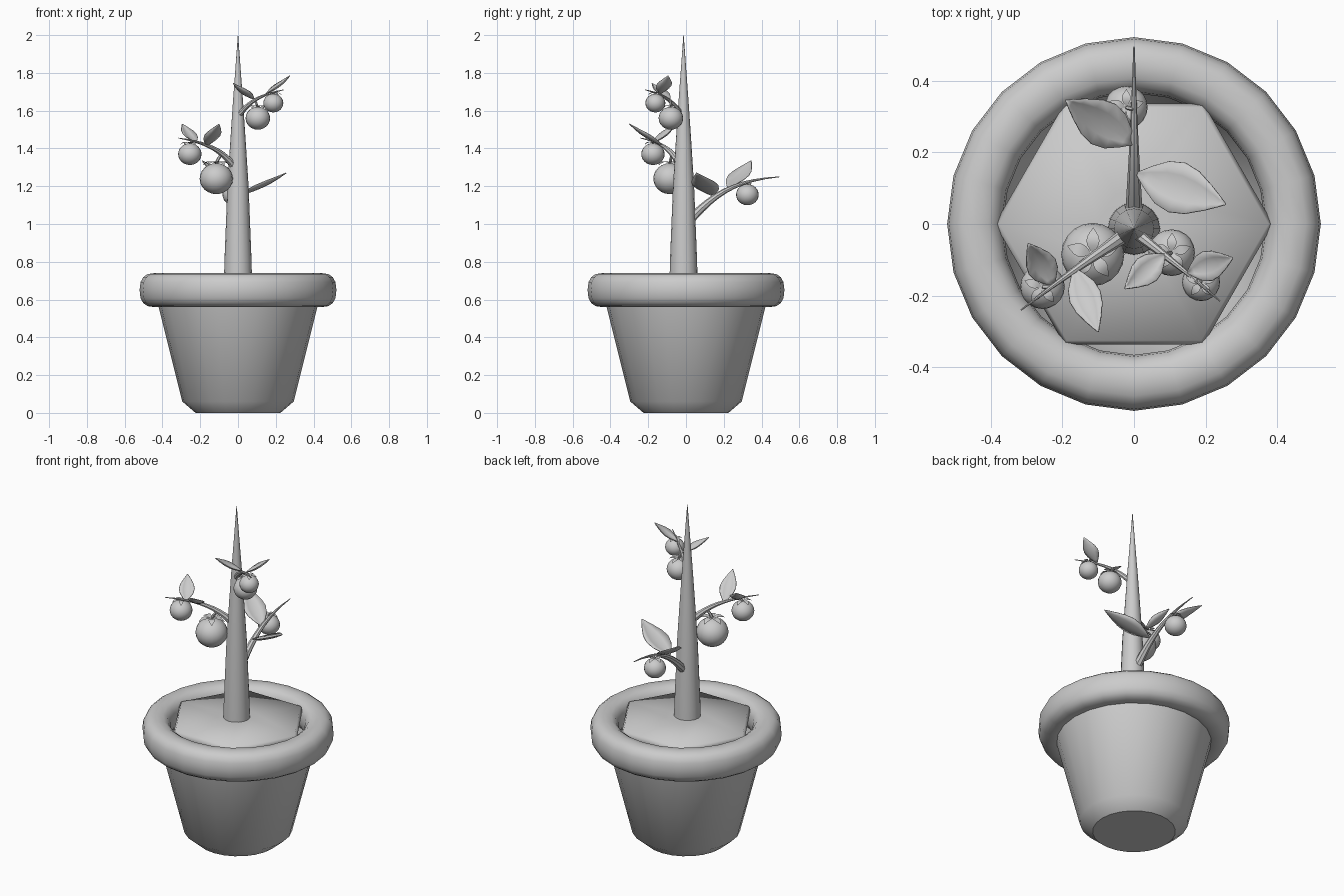
import bpy, bmesh
from math import sin, cos, pi
from mathutils import Vector as V

if "Cube" in bpy.data.objects:
    bpy.data.objects.remove(bpy.data.objects["Cube"])


def finish(bm, name, angle=40):
    bmesh.ops.recalc_face_normals(bm, faces=bm.faces)
    me = bpy.data.meshes.new(name)
    bm.to_mesh(me)
    bm.free()
    ob = bpy.data.objects.new(name, me)
    bpy.context.collection.objects.link(ob)
    bpy.ops.object.select_all(action='DESELECT')
    ob.select_set(True)
    bpy.context.view_layer.objects.active = ob
    bpy.ops.object.shade_smooth_by_angle(angle=angle * pi / 180)
    return ob


def bridge(bm, a, b):
    n = len(a)
    for i in range(n):
        bm.faces.new((a[i], a[(i + 1) % n], b[(i + 1) % n], b[i]))


# Revolve an (r, z) profile around a vertical axis
def lathe(name, profile, sides, y=0, closed=False, cap_start=False, cap_end=False, angle=40):
    bm = bmesh.new()
    rings = [[bm.verts.new((r * cos(2 * pi * i / sides), y + r * sin(2 * pi * i / sides), z))
              for i in range(sides)] for r, z in profile]
    for a, b in zip(rings, rings[1:]):
        bridge(bm, a, b)
    if closed:
        bridge(bm, rings[-1], rings[0])
    if cap_start:
        bm.faces.new(rings[0])
    if cap_end:
        bm.faces.new(rings[-1])
    return finish(bm, name, angle)


# Tapered tube along a cubic bezier
def tube(name, ctrl, r0, r1, steps=10, sides=8):
    p = [V(c) for c in ctrl]
    bm = bmesh.new()
    rings = []
    for k in range(steps + 1):
        t = k / steps
        u = 1 - t
        c = p[0] * u**3 + p[1] * 3 * u * u * t + p[2] * 3 * u * t * t + p[3] * t**3
        d = ((p[1] - p[0]) * u * u + (p[2] - p[1]) * 2 * u * t + (p[3] - p[2]) * t * t).normalized()
        s = d.cross(V((0, 0, 1)))
        s = s.normalized() if s.length > 1e-3 else V((1, 0, 0))
        q = s.cross(d)
        r = r0 + (r1 - r0) * t
        rings.append([bm.verts.new(c + (s * cos(2 * pi * i / sides) + q * sin(2 * pi * i / sides)) * r)
                      for i in range(sides)])
    for a, b in zip(rings, rings[1:]):
        bridge(bm, a, b)
    bm.faces.new(rings[0])
    bm.faces.new(rings[-1])
    return finish(bm, name)


# Cupped, pointed blade from base to tip
def blade(bm, base, tip, width, bow, cup):
    base, tip = V(base), V(tip)
    d = tip - base
    s = d.cross(V((0, 0, 1))).normalized()
    up = s.cross(d).normalized()
    shape = [(0, .08), (.12, .45), (.28, .85), (.45, 1), (.62, .86), (.8, .5), (.92, .22), (1, .02)]
    rows = []
    for t, w in shape:
        c = base + d * t + up * bow * sin(pi * t)
        rows.append([bm.verts.new(c + s * (k * w * width / 2) + up * (k * k * w * cup))
                     for k in (-1, -.5, 0, .5, 1)])
    for a, b in zip(rows, rows[1:]):
        for i in range(4):
            bm.faces.new((a[i], a[i + 1], b[i + 1], b[i]))


def leaf(name, base, tip, width):
    bm = bmesh.new()
    blade(bm, base, tip, width, -.012, .015)
    ob = finish(bm, name, 60)
    m = ob.modifiers.new('thickness', 'SOLIDIFY')
    m.thickness = .004
    m.offset = 0


# Round fruit with a five-pointed calyx and a short stalk
def fruit(name, c, r, hang):
    c = V(c)
    bm = bmesh.new()
    bmesh.ops.create_uvsphere(bm, u_segments=20, v_segments=12, radius=r)
    for v in bm.verts:
        v.co.z *= .93
        v.co += c
    finish(bm, name, 60)
    bm = bmesh.new()
    top = c + V((0, 0, r * .93))
    for i in range(5):
        a = 2 * pi * i / 5 + .3
        o = V((cos(a), sin(a), 0))
        blade(bm, top + o * r * .05, top + o * r * .85 - V((0, 0, r * .12)), r * .42, r * .17, 0)
    finish(bm, name + '_calyx', 60)
    hang = V(hang)
    tube(name + '_stalk', (top - V((0, 0, r * .1)), top + V((0, 0, r * .15)), hang, hang),
         r * .1, r * .09, 4, 6)


# Pot: tapered body with chamfered foot
lathe('pot_body', [(.225, 0), (.295, .06), (.42, .56), (.44, .64)], 24, cap_start=True)

# Rim: rounded ring with a slightly squared section
section = []
for i in range(16):
    a = 2 * pi * i / 16
    c, s = cos(a), sin(a)
    section.append((.443 + .078 * (abs(c)**.8) * (1 if c > 0 else -1),
                    .65 + .09 * (abs(s)**.8) * (1 if s > 0 else -1)))
lathe('pot_rim', section, 24, closed=True, angle=60)

# Soil: six-sided plug
lathe('soil', [(.28, .06), (.36, .6), (.388, .70), (.375, .722), (.1, .737), (.01, .74)], 6,
      cap_start=True, cap_end=True, angle=60)

# Trunk
lathe('stem', [(.074, .70), (.072, .8), (.056, 1.2), (.042, 1.42), (.028, 1.63), (.014, 1.82), (.001, 2)],
      16, y=-.013, cap_start=True, cap_end=True)

# Back branch
tube('back_branch', ((0, .0, 1.0), (0, .14, 1.15), (0, .24, 1.23), (0, .495, 1.25)), .026, .002)
fruit('back_fruit', (-.022, .325, 1.155), .06, (0, .32, 1.227))
leaf('back_leaf_right', (.01, .14, 1.15), (.255, .055, 1.27), .145)
leaf('back_leaf_left', (0, .225, 1.19), (-.19, .345, 1.335), .13)

# Left branch
tube('left_branch', ((-.01, -.02, 1.29), (-.08, -.07, 1.39), (-.16, -.12, 1.43), (-.315, -.24, 1.455)),
     .022, .002)
fruit('left_fruit_large', (-.115, -.085, 1.24), .088, (-.09, -.075, 1.365))
fruit('left_fruit_small', (-.255, -.175, 1.37), .062, (-.23, -.175, 1.435))
leaf('left_leaf_front', (-.165, -.125, 1.415), (-.1, -.30, 1.53), .09)
leaf('left_leaf_back', (-.225, -.17, 1.43), (-.295, -.055, 1.53), .085)

# Right branch
tube('right_branch', ((.0, -.02, 1.57), (.06, -.07, 1.65), (.12, -.11, 1.685), (.24, -.215, 1.71)),
     .017, .002)
fruit('right_fruit_large', (.105, -.08, 1.56), .065, (.085, -.085, 1.66))
fruit('right_fruit_small', (.187, -.162, 1.64), .053, (.175, -.155, 1.695))
leaf('right_leaf_back', (.15, -.135, 1.69), (.275, -.095, 1.785), .085)
leaf('right_leaf_front', (.085, -.085, 1.66), (-.025, -.18, 1.745), .08)
